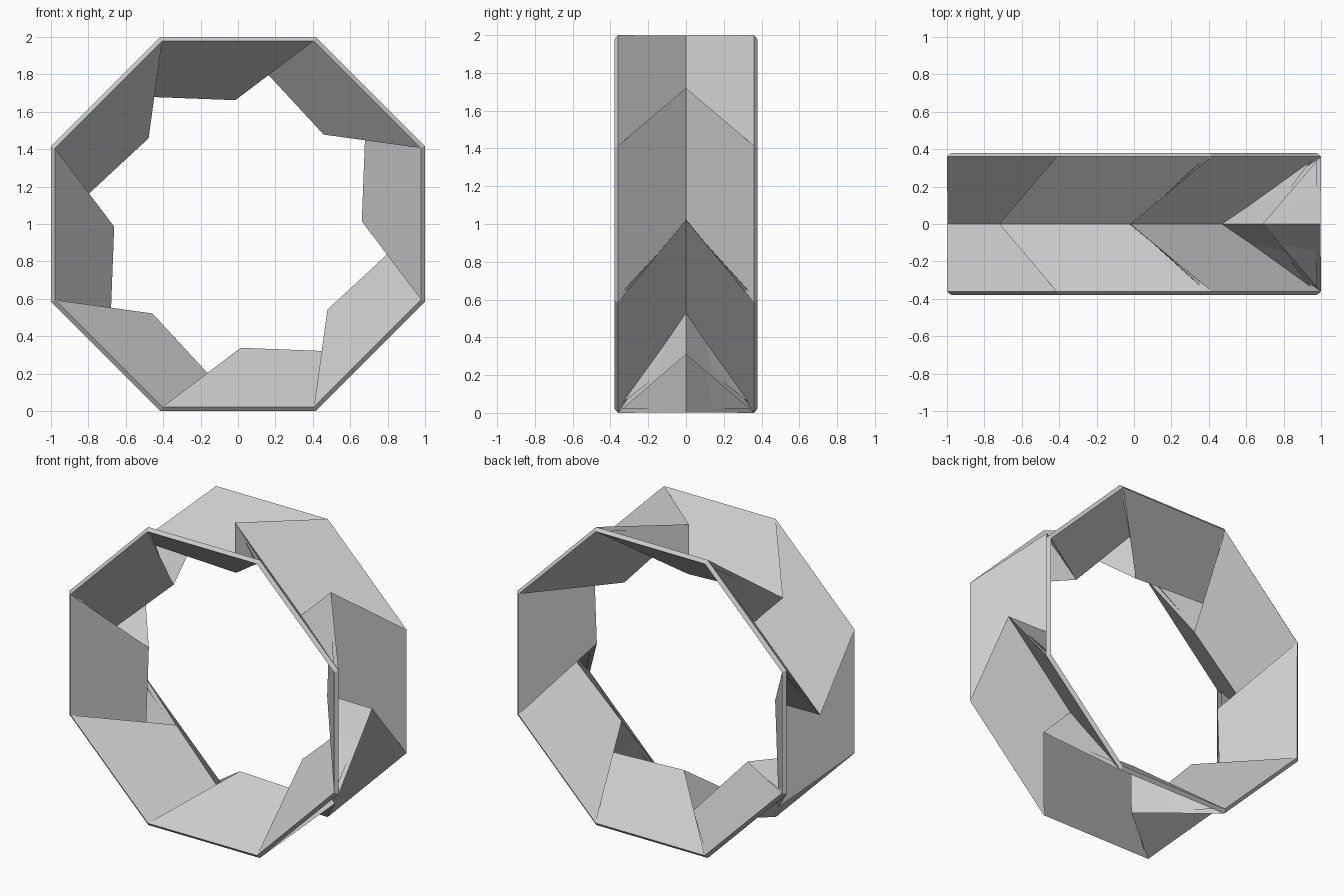
import bpy, bmesh, math
from mathutils import Vector

cube = bpy.data.objects.get("Cube")
if cube:
    bpy.data.objects.remove(cube, do_unlink=True)

SIDES = 8
HALF_EDGE = math.tan(math.pi / SIDES)   # half the rim edge of an octagon of inradius 1
RIM_Y = 0.36
FOLD_Z = 0.69                           # distance of the inward crease from the axis


def turned(x, y, z, step):
    """Point of the top panel, turned clockwise about the ring axis."""
    a = math.tau * step / SIDES
    return Vector((x * math.cos(a) + z * math.sin(a), y,
                   1 - x * math.sin(a) + z * math.cos(a)))


# Plain grey material
grey = bpy.data.materials.new("light_grey")
grey.use_nodes = True
colour = (0.6, 0.6, 0.6, 1)
grey.diffuse_color = colour
grey.node_tree.nodes["Principled BSDF"].inputs["Base Color"].default_value = colour

# Folded ring: creased panels, each overlapping the one before
bm = bmesh.new()


def ring(x, y, z):
    return [bm.verts.new(turned(x, y, z, k)) for k in range(SIDES)]


crease_start = ring(-0.72, 0, FOLD_Z)
crease_end = ring(-0.025, 0, FOLD_Z)
for side in (-1, 1):
    rim = ring(-HALF_EDGE, side * RIM_Y, 1)
    for k in range(SIDES):
        n = (k + 1) % SIDES
        panel = [rim[k], rim[n], crease_end[k], crease_start[k]]
        gusset = [crease_end[k], rim[n], crease_start[n]]
        for loop in (panel, gusset):
            bm.faces.new(loop if side < 0 else loop[::-1])

bm.normal_update()
mesh = bpy.data.meshes.new("folded_ring")
bm.to_mesh(mesh)
bm.free()
mesh.materials.append(grey)
folded_ring = bpy.data.objects.new("folded_ring", mesh)
bpy.context.collection.objects.link(folded_ring)

# Wall thickness, grown towards the inside
wall = folded_ring.modifiers.new("wall", "SOLIDIFY")
wall.thickness = 0.03
wall.offset = -1
